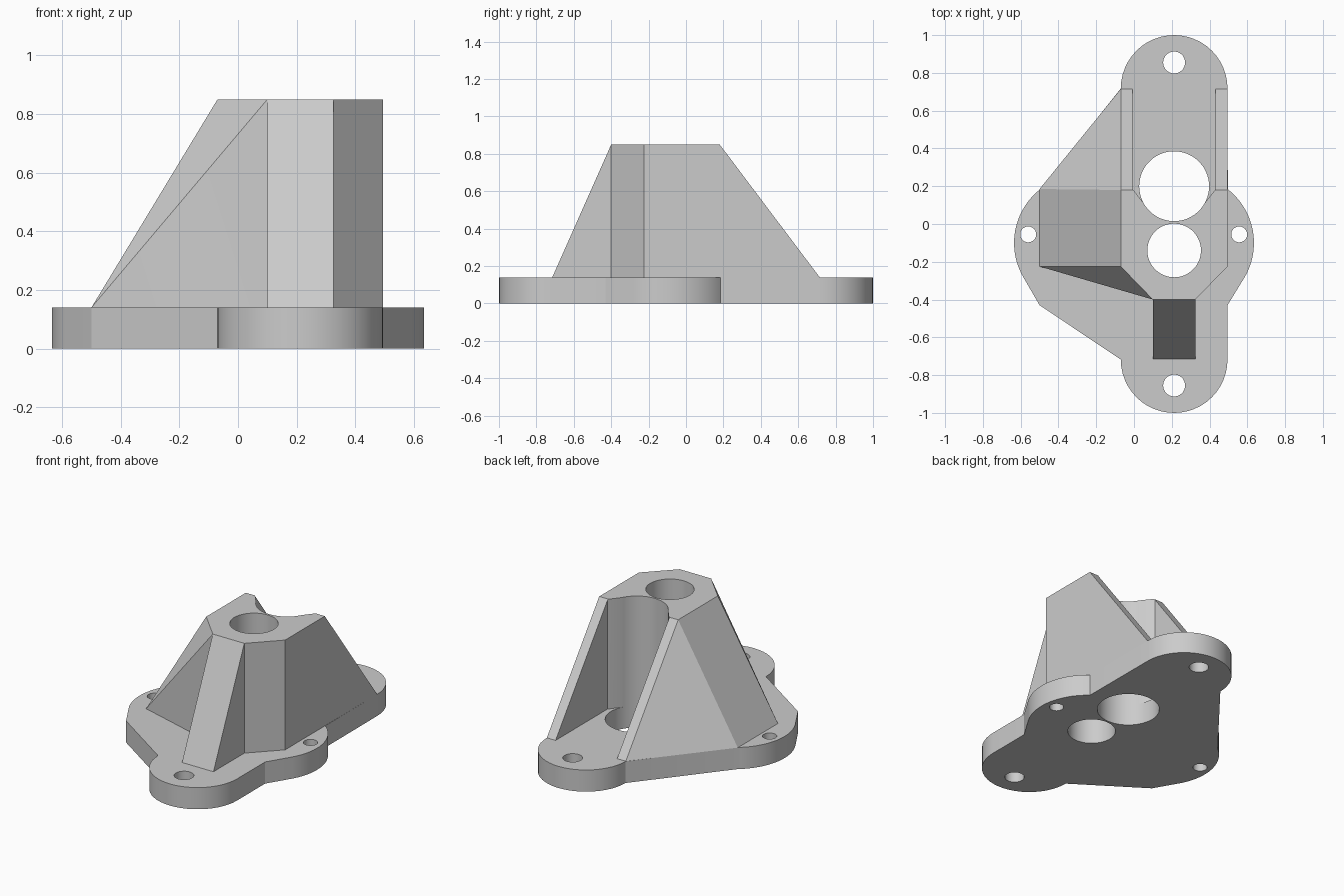
import bpy, bmesh, math

cube = bpy.data.objects.get("Cube")
if cube:
    bpy.data.objects.remove(cube, do_unlink=True)

grey = bpy.data.materials.new("plain grey")
grey.use_nodes = True
grey.diffuse_color = (0.6, 0.6, 0.6, 1)
grey.node_tree.nodes["Principled BSDF"].inputs["Base Color"].default_value = (0.6, 0.6, 0.6, 1)

CX = 0.2125          # axis of the lobes and bores
LEFT, RIGHT = -0.07, 0.495
PLATE, TOP = 0.14, 0.85


def new_object(name, bm):
    bmesh.ops.recalc_face_normals(bm, faces=bm.faces)
    mesh = bpy.data.meshes.new(name)
    bm.to_mesh(mesh)
    bm.free()
    mesh.materials.append(grey)
    obj = bpy.data.objects.new(name, mesh)
    bpy.context.collection.objects.link(obj)
    return obj


def arc(cx, cy, r, start, end, steps=24):
    angles = [math.radians(start + (end - start) * i / steps) for i in range(steps + 1)]
    return [(cx + r * math.cos(a), cy + r * math.sin(a)) for a in angles]


def prism(name, outline, z0, z1):
    bm = bmesh.new()
    face = bm.faces.new([bm.verts.new((x, y, z0)) for x, y in outline])
    grown = bmesh.ops.extrude_face_region(bm, geom=[face])["geom"]
    verts = [g for g in grown if isinstance(g, bmesh.types.BMVert)]
    bmesh.ops.translate(bm, verts=verts, vec=(0, 0, z1 - z0))
    return new_object(name, bm)


def hull(name, points):
    bm = bmesh.new()
    for p in points:
        bm.verts.new(p)
    bmesh.ops.convex_hull(bm, input=bm.verts)
    bmesh.ops.dissolve_limit(bm, angle_limit=0.01, verts=bm.verts, edges=bm.edges)
    return new_object(name, bm)


def cut(obj, outline):
    cutter = prism("cutter", outline, -0.1, 1.0)
    cutter.hide_render = True
    mod = obj.modifiers.new("cut", "BOOLEAN")
    mod.operation, mod.solver, mod.object = "DIFFERENCE", "EXACT", cutter
    bpy.context.view_layer.objects.active = obj
    bpy.ops.object.modifier_apply(modifier=mod.name)
    bpy.data.objects.remove(cutter, do_unlink=True)


def hole(x, y, r):
    return arc(x, y, r, 0, 354, 59)


# Base plate: two end lobes and two side ears
ear = arc(0.275, -0.1, 0.36, -30, 52)
outline = ear + arc(CX, 0.7175, 0.2825, 0, 180)
outline += [(-x, y) for x, y in reversed(ear)] + [(-0.5, -0.43)]
outline += arc(CX, -0.7175, 0.2825, 180, 360) + [(RIGHT, -0.43)]
plate = prism("base_plate", outline, 0, PLATE)

# Tower body: six-sided top flaring to the left and back
top = [(LEFT, 0.18), (LEFT, -0.225), (0.1, -0.4), (0.325, -0.4), (RIGHT, -0.225), (RIGHT, 0.18)]
foot = [(-0.5, 0.185), (-0.5, -0.225), (0.1, -0.4), (0.325, -0.4),
        (RIGHT, -0.225), (RIGHT, 0.715), (LEFT, 0.715)]
tower = hull("tower_body", [(x, y, TOP) for x, y in top] + [(x, y, PLATE) for x, y in foot])

# Sloping rib at the front
hull("front_rib", [(x, y, z) for x in (0.1, 0.325)
                   for y, z in ((-0.4, TOP), (-0.4, PLATE), (-0.715, PLATE))])

# Bores shared by plate and tower
back_bore = hole(CX, 0.2, 0.185)
front_bore = hole(CX, -0.14, 0.142)
for part in (plate, tower):
    cut(part, back_bore)
    cut(part, front_bore)

# Channel open to the back, with angled shoulders
half = [(0.157, 0.105), (0.22, 0.185), (0.22, 1.0)]
cut(tower, [(CX + x, y) for x, y in half] + [(CX - x, y) for x, y in reversed(half)])

# Bolt holes
for x, y, r in ((CX, 0.855, 0.058), (CX, -0.855, 0.058), (0.557, -0.055, 0.042), (-0.56, -0.055, 0.042)):
    cut(plate, hole(x, y, r))

# Smooth the round walls, keep hard edges
for part in (plate, tower):
    bpy.ops.object.select_all(action="DESELECT")
    part.select_set(True)
    bpy.context.view_layer.objects.active = part
    bpy.ops.object.shade_smooth_by_angle(angle=math.radians(20))
